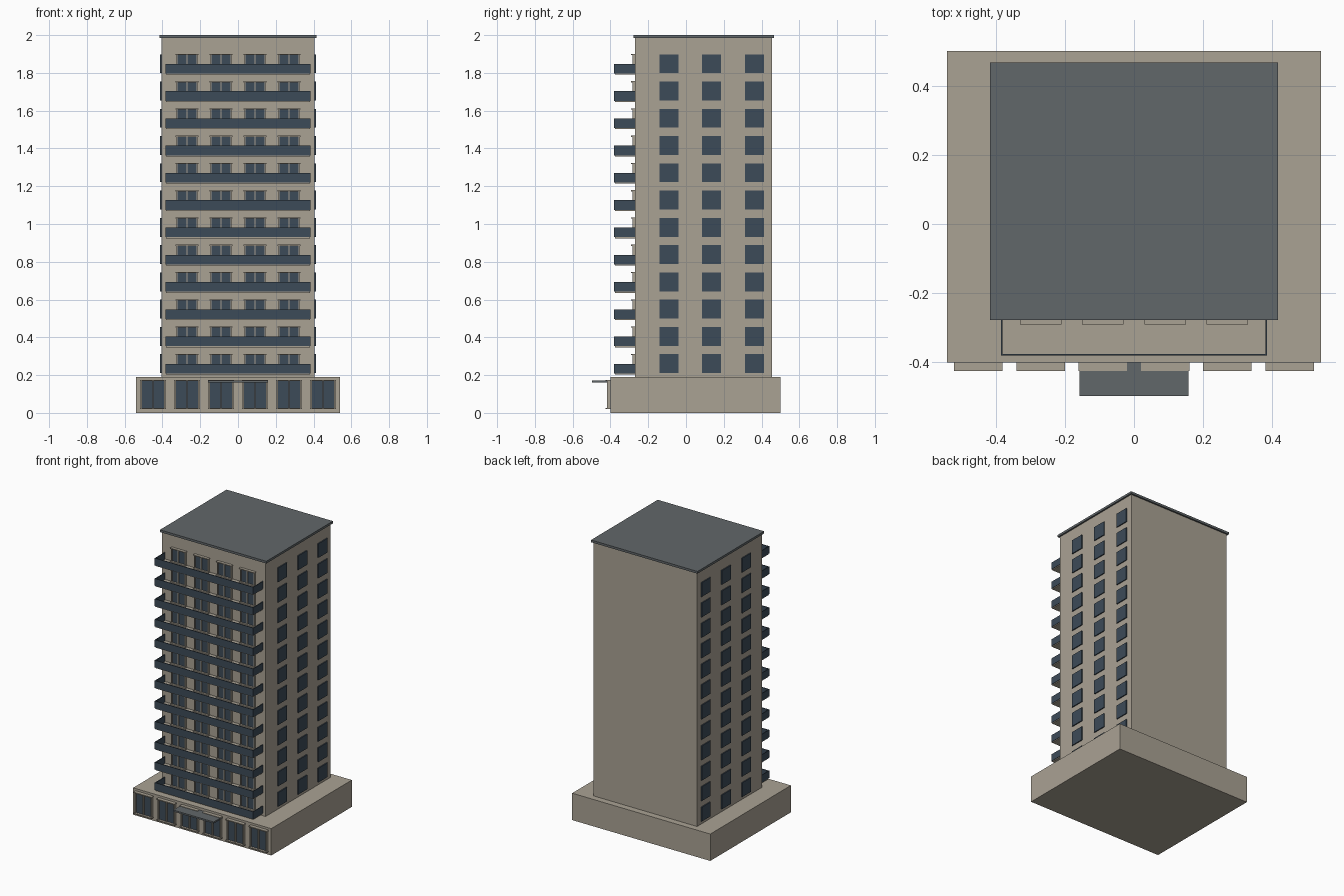
import bpy, bmesh
from mathutils import Matrix, Vector

if "Cube" in bpy.data.objects:
    bpy.data.objects.remove(bpy.data.objects["Cube"])


def material(name, rgb):
    m = bpy.data.materials.new(name)
    m.diffuse_color = (*rgb, 1)
    m.use_nodes = True
    m.node_tree.nodes["Principled BSDF"].inputs["Base Color"].default_value = m.diffuse_color
    return m


BEIGE = material("beige_render", (0.40, 0.36, 0.295))
GLASS = material("blue_glass", (0.046, 0.07, 0.098))
SLATE = material("slate_grey", (0.12, 0.135, 0.143))


def boxes(name, mat, spans):
    """One object made of boxes, each given as (x0, x1, y0, y1, z0, z1)."""
    bm = bmesh.new()
    for x0, x1, y0, y1, z0, z1 in spans:
        mid = Vector((x0 + x1, y0 + y1, z0 + z1)) / 2
        size = Matrix.Diagonal((x1 - x0, y1 - y0, z1 - z0, 1))
        bmesh.ops.create_cube(bm, size=1, matrix=Matrix.Translation(mid) @ size)
    mesh = bpy.data.meshes.new(name)
    bm.to_mesh(mesh)
    bm.free()
    mesh.materials.append(mat)
    ob = bpy.data.objects.new(name, mesh)
    bpy.context.collection.objects.link(ob)
    return ob


def glazing(cx, half, wall, depth, z0, z1, bar, lip):
    """Two-pane front window: frame bars and glass standing out of the wall."""
    front, back = wall - depth, wall + 0.002
    slim = wall - depth * 0.7
    frame = [
        (cx - half, cx + half, front, back, z1 - bar, z1),           # head
        (cx - half, cx + half, front, back, z0, z0 + bar),           # sill
        (cx - bar / 2, cx + bar / 2, slim, back, z0 + bar, z1 - bar),  # mullion
    ]
    for s in (-1, 1):                                                # jambs
        a, b = sorted((cx + s * (half - lip), cx + s * (half - lip - bar)))
        frame.append((a, b, slim, back, z0 + bar, z1 - bar))
    glass = (cx - half + lip + bar, cx + half - lip - bar,
             wall - depth * 0.35, back, z0 + bar, z1 - bar)
    return frame, glass


FLOORS, FIRST, STEP = 12, 0.207, 0.1443
WALL, PODIUM_WALL = -0.27, -0.40

# Main masses
boxes("podium", BEIGE, [(-0.54, 0.54, PODIUM_WALL, 0.50, 0, 0.19)])
boxes("tower", BEIGE, [(-0.405, 0.405, WALL, 0.455, 0.19, 1.986)])
boxes("roof_slab", SLATE, [(-0.416, 0.416, -0.278, 0.466, 1.984, 2.0)])
boxes("entrance_canopy", SLATE, [(-0.158, 0.158, -0.497, PODIUM_WALL, 0.161, 0.172)])

# Repeated floors: balconies, balcony doors and side windows
slabs, rails, frames, panes, sides = [], [], [], [], []
for i in range(FLOORS):
    z = FIRST + i * STEP
    slabs.append((-0.382, 0.382, -0.375, WALL + 0.002, z - 0.004, z + 0.006))
    top, t = z + 0.053, 0.005
    rails.append((-0.385, 0.385, -0.38, -0.38 + t, z + 0.002, top))
    for s in (-1, 1):
        a, b = sorted((s * 0.385, s * (0.385 - t)))
        rails.append((a, b, -0.38 + t, WALL, z + 0.002, top))
        a, b = sorted((s * 0.400, s * 0.412))
        for y in (-0.09, 0.136, 0.362):
            sides.append((a, b, y - 0.05, y + 0.05, z + 0.004, z + 0.104))
    for cx in (-0.27, -0.09, 0.09, 0.27):
        f, g = glazing(cx, 0.06, WALL, 0.02, z + 0.006, z + 0.106, 0.006, 0.004)
        frames += f
        panes.append(g)

boxes("balcony_slabs", BEIGE, slabs)
boxes("balcony_rails", GLASS, rails)
boxes("balcony_door_frames", BEIGE, frames)
boxes("balcony_door_glass", GLASS, panes)
boxes("side_windows", GLASS, sides)

# Ground floor shop windows
frames, panes = [], []
for cx in (-0.45, -0.27, -0.09, 0.09, 0.27, 0.45):
    f, g = glazing(cx, 0.07, PODIUM_WALL, 0.025, 0.02, 0.175, 0.007, 0.004)
    frames += f
    panes.append(g)
boxes("shop_window_frames", BEIGE, frames)
boxes("shop_window_glass", GLASS, panes)
